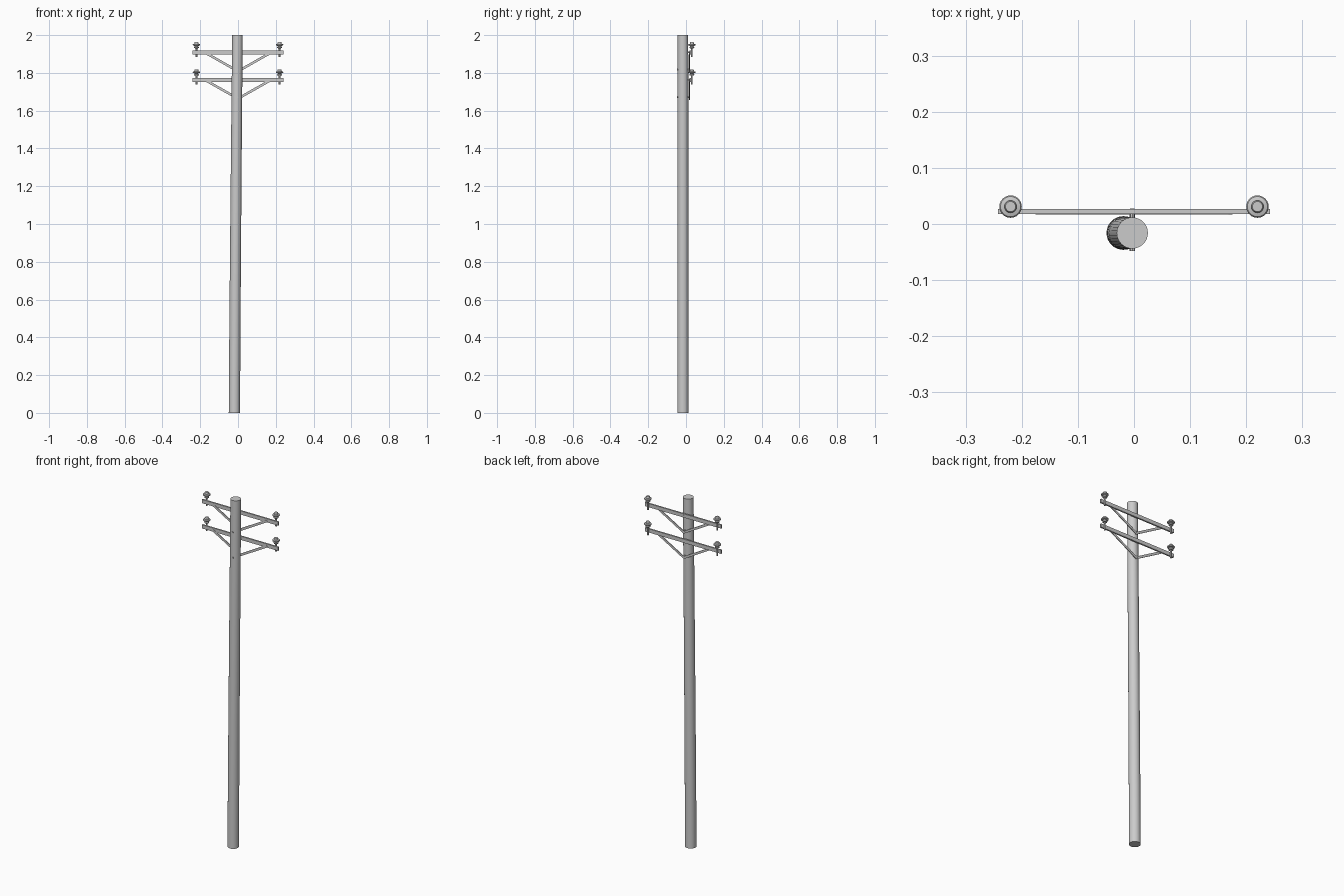
import bpy, bmesh, math
from mathutils import Vector

if "Cube" in bpy.data.objects:
    bpy.data.objects.remove(bpy.data.objects["Cube"])


def finish(bm, name, smooth=True):
    bmesh.ops.recalc_face_normals(bm, faces=bm.faces)
    me = bpy.data.meshes.new(name)
    bm.to_mesh(me)
    bm.free()
    ob = bpy.data.objects.new(name, me)
    bpy.context.collection.objects.link(ob)
    if smooth:
        bpy.ops.object.select_all(action='DESELECT')
        ob.select_set(True)
        bpy.context.view_layer.objects.active = ob
        bpy.ops.object.shade_smooth_by_angle(angle=math.radians(35))
    return ob


def tube(name, rings, sides=24):
    """Stack of horizontal rings (x, y, z, radius), capped at both ends."""
    bm = bmesh.new()
    loops = []
    for x, y, z, r in rings:
        loops.append([bm.verts.new((x + r * math.cos(2 * math.pi * i / sides),
                                    y + r * math.sin(2 * math.pi * i / sides), z))
                      for i in range(sides)])
    for a, b in zip(loops, loops[1:]):
        for i in range(sides):
            j = (i + 1) % sides
            bm.faces.new((a[i], a[j], b[j], b[i]))
    bm.faces.new(loops[0][::-1])
    bm.faces.new(loops[-1])
    return finish(bm, name)


def beam(name, a, b, height, depth):
    """Rectangular bar in the xz plane running from a to b."""
    a, b = Vector(a), Vector(b)
    d = (b - a).normalized()
    up = Vector((-d.z, 0, d.x)) * height / 2
    back = Vector((0, depth / 2, 0))
    bm = bmesh.new()
    q = [[bm.verts.new(p + s * up + t * back) for s, t in ((-1, -1), (1, -1), (1, 1), (-1, 1))]
         for p in (a, b)]
    for i in range(4):
        j = (i + 1) % 4
        bm.faces.new((q[0][i], q[0][j], q[1][j], q[1][i]))
    bm.faces.new(q[0])
    bm.faces.new(q[1][::-1])
    return finish(bm, name, False)


def bolt(name, x, y0, y1, z, r, sides):
    bpy.ops.mesh.primitive_cylinder_add(vertices=sides, radius=r, depth=y1 - y0,
                                        location=(x, (y0 + y1) / 2, z),
                                        rotation=(math.pi / 2, 0, 0))
    bpy.context.object.name = name


# slightly leaning and tapering pole
STEPS = 14
rings = []
for k in range(STEPS + 1):
    t = k / STEPS
    rings.append((-0.019 + 0.016 * t ** 1.2, -0.016, 2 * t, 0.030 - 0.0022 * t))
tube("pole", rings, 32)

# insulator profile: (radius, height above arm centre)
INSULATOR = [(0.006, 0.022), (0.012, 0.023), (0.013, 0.028), (0.009, 0.032),
             (0.010, 0.035), (0.019, 0.037), (0.020, 0.041), (0.018, 0.044),
             (0.011, 0.046), (0.011, 0.052), (0.009, 0.055)]

for level, z in (("upper", 1.908), ("lower", 1.763)):
    # crossarm
    beam(level + "_crossarm", (-0.242, 0.0225, z), (0.242, 0.0225, z), 0.021, 0.009)
    # bolts through the pole for the arm and the braces
    bolt(level + "_arm_bolt", -0.003, -0.030, 0.028, z, 0.004, 8)
    bolt(level + "_brace_bolt", -0.003, -0.048, 0.022, z - 0.091, 0.005, 8)
    for side, s in (("left", -1), ("right", 1)):
        # diagonal brace
        beam(f"{level}_{side}_brace", (s * 0.172, 0.0185, z - 0.002),
             (-s * 0.003, 0.0185, z - 0.101), 0.013, 0.004)
        # pin and insulator
        x, y = s * 0.22, 0.031
        tube(f"{level}_{side}_pin", [(x, y, z - 0.024, 0.0045), (x, y, z + 0.03, 0.0045)], 12)
        tube(f"{level}_{side}_insulator", [(x, y, z + h, r) for r, h in INSULATOR], 24)
